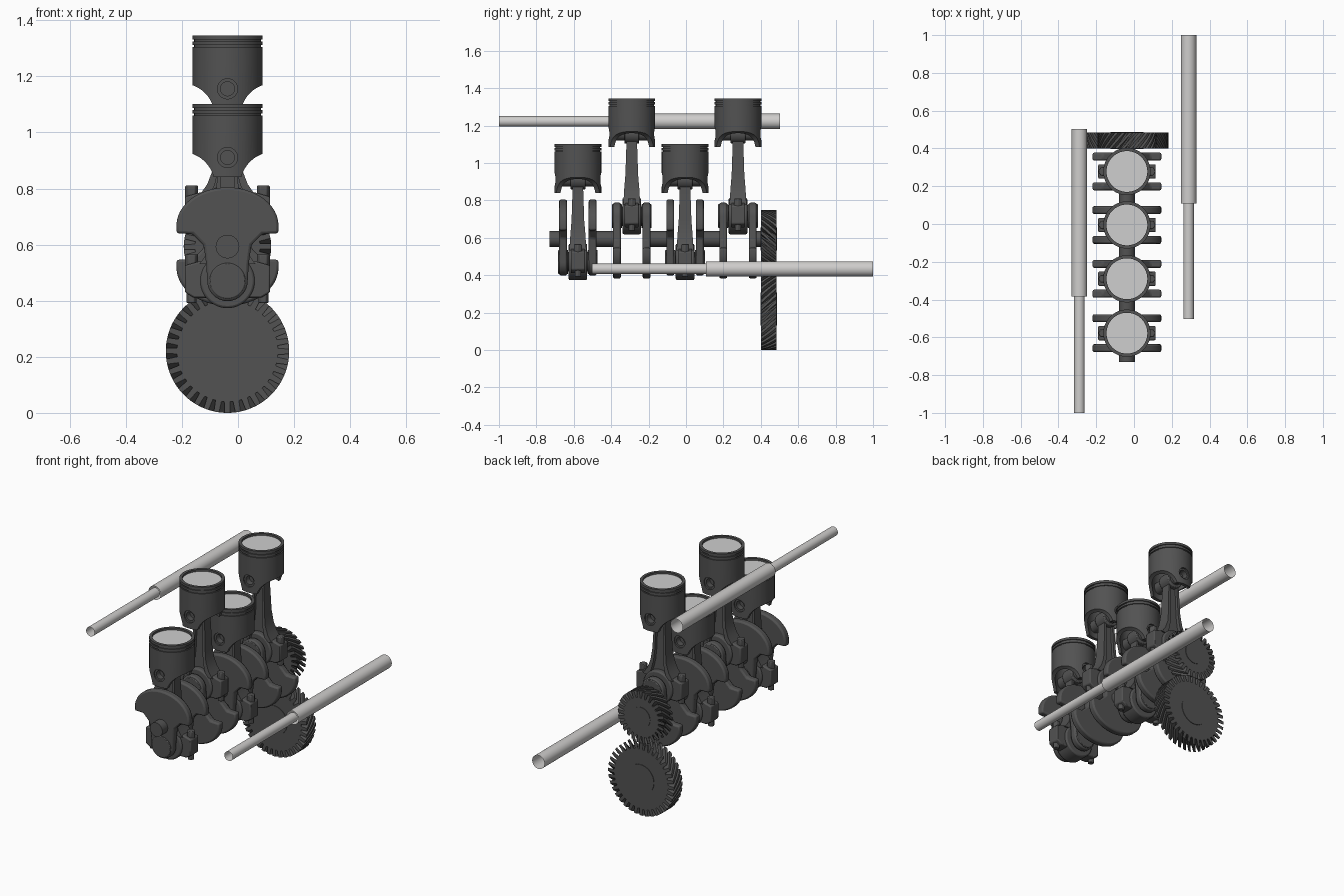
import bpy, bmesh
from math import pi, sin, cos, radians
from mathutils import Matrix, Vector

if "Cube" in bpy.data.objects:
    bpy.data.objects.remove(bpy.data.objects["Cube"])


def material(name, rgb):
    m = bpy.data.materials.new(name)
    m.use_nodes = True
    m.diffuse_color = (*rgb, 1)
    m.node_tree.nodes["Principled BSDF"].inputs["Base Color"].default_value = (*rgb, 1)
    return m


DARK = material("dark_steel", (0.085, 0.085, 0.085))
LIGHT = material("bright_crown", (0.62, 0.62, 0.62))
TUBE = material("pale_tube", (0.62, 0.61, 0.60))

AXIS_X, CRANK_Z, THROW = -0.0375, 0.593, 0.1225
CYLINDERS = [(-0.578, -1), (-0.29, 1), (-0.005, -1), (0.278, 1)]
ROD_LENGTH = 0.44


def finish(bm, name, mat, loc=(0, 0, 0), bevel=0):
    bmesh.ops.recalc_face_normals(bm, faces=bm.faces)
    mesh = bpy.data.meshes.new(name)
    bm.to_mesh(mesh)
    bm.free()
    ob = bpy.data.objects.new(name, mesh)
    bpy.context.collection.objects.link(ob)
    mesh.materials.append(mat)
    ob.location = loc
    smooth(ob)
    if bevel:
        mod = ob.modifiers.new("rounded_edges", 'BEVEL')
        mod.width, mod.segments, mod.limit_method = bevel, 2, 'ANGLE'
    return ob


def smooth(ob):
    bpy.ops.object.select_all(action='DESELECT')
    ob.select_set(True)
    bpy.context.view_layer.objects.active = ob
    bpy.ops.object.shade_smooth_by_angle(angle=radians(32))


def lathe(name, profile, mat, axis='Y', loc=(0, 0, 0), steps=48, bevel=0):
    """Turn a (radius, height) profile about the Y or Z axis."""
    bm = bmesh.new()
    vs = [bm.verts.new((r, h, 0) if axis == 'Y' else (r, 0, h)) for r, h in profile]
    es = [bm.edges.new(p) for p in zip(vs, vs[1:])]
    bmesh.ops.spin(bm, geom=vs + es, cent=(0, 0, 0), steps=steps, angle=2 * pi,
                   axis=(0, 1, 0) if axis == 'Y' else (0, 0, 1))
    bmesh.ops.remove_doubles(bm, verts=bm.verts, dist=0.0001)
    return finish(bm, name, mat, loc, bevel)


def rod(name, r, a, b, axis='Y', loc=(0, 0, 0), steps=48, bevel=0):
    return lathe(name, [(0, a), (r, a), (r, b), (0, b)], DARK, axis, loc, steps, bevel)


def loft(name, rings, mat, loc=(0, 0, 0), bevel=0):
    """Skin a list of equal closed rings and cap both ends."""
    bm = bmesh.new()
    rows = [[bm.verts.new(p) for p in ring] for ring in rings]
    n = len(rows[0])
    for a, b in zip(rows, rows[1:]):
        for i in range(n):
            j = (i + 1) % n
            bm.faces.new((a[i], a[j], b[j], b[i]))
    bm.faces.new(rows[0])
    bm.faces.new(rows[-1])
    return finish(bm, name, mat, loc, bevel)


def cut(ob, cutter):
    mod = ob.modifiers.new("cut", 'BOOLEAN')
    mod.operation, mod.object, mod.solver = 'DIFFERENCE', cutter, 'EXACT'
    bpy.context.view_layer.objects.active = ob
    bpy.ops.object.modifier_apply(modifier=mod.name)
    bpy.data.objects.remove(cutter)


# Piston: hollow turned body with ring grooves, recessed crown, scooped skirt
PIN_Z = -0.19
R, G = 0.125, 0.119
piston = lathe("piston", [
    (0, -0.012), (0.108, -0.012), (0.108, 0), (R, 0), (R, -0.014), (G, -0.014),
    (G, -0.021), (R, -0.021), (R, -0.033), (G, -0.033), (G, -0.04), (R, -0.04),
    (R, -0.26), (0.105, -0.26), (0.105, -0.07), (0, -0.07)], DARK, 'Z', steps=64)
for side in (-1, 1):
    cut(piston, rod("skirt_cutter", 0.12, -0.2, 0.2, loc=(side * 0.165, 0, -0.29)))
cut(piston, rod("pin_cutter", 0.036, -0.2, 0.2, loc=(0, 0, PIN_Z)))
piston.data.materials.append(LIGHT)
for p in piston.data.polygons:
    if p.normal.z > 0.9 and abs(p.center.z + 0.012) < 0.002 and p.center.xy.length < 0.108:
        p.material_index = 1
smooth(piston)

# Wrist pin with hollow ends, and the rod's small end around it
pin = lathe("wrist_pin", [(0, -0.08), (0.025, -0.08), (0.025, -0.114), (0.036, -0.114),
                          (0.036, 0.114), (0.025, 0.114), (0.025, 0.08), (0, 0.08)], DARK)
small_end = rod("rod_small_end", 0.052, -0.04, 0.04, bevel=0.005)


# Connecting rod shank: I-beam section flaring toward the big end
def i_section(z, hx, hy):
    fx, wy = hx * 0.62, hy * 0.45
    quarter = [(hx, 0), (hx, hy), (fx, hy), (fx, wy)]
    right_back = quarter[1:]
    left_back = [(-x, y) for x, y in reversed(right_back)]
    half = right_back + left_back
    return [(x, y, z) for x, y in half + [(-x, -y) for x, y in half]]


shank = loft("rod_shank", [i_section(*s) for s in [
    (0.06, 0.1, 0.046), (0.1, 0.072, 0.043), (0.15, 0.053, 0.04),
    (0.22, 0.044, 0.034), (0.4, 0.036, 0.028)]], DARK)

# Big end with clamp block and bolts
big_end = rod("rod_big_end", 0.097, -0.05, 0.05, bevel=0.008)


def slab(name, points, y0, y1, mat=DARK, bevel=0.006):
    return loft(name, [[(x, y, z) for x, z in points] for y in (y0, y1)], mat, bevel=bevel)


def mirrored(half):
    return half + [(-x, z) for x, z in reversed(half)]


clamp = slab("rod_clamp_block", mirrored([(0.1, 0.07), (0.152, 0.055), (0.152, -0.04),
                                          (0.12, -0.06)]), -0.038, 0.038)
bolts = []
for x in (-0.128, 0.128):
    bolts.append((rod("rod_bolt_head", 0.024, 0.05, 0.095, 'Z', steps=6, bevel=0.004), x))
    bolts.append((rod("rod_bolt_nut", 0.019, -0.078, -0.035, 'Z', steps=6, bevel=0.003), x))

# Crank web: counterweight above the axis, pin boss below it
arc = [(0.182 * cos(t), 0.075 + 0.136 * sin(t)) for t in [i * pi / 24 for i in range(12)]]
boss = [(0.072 * cos(t), -THROW - 0.072 * sin(t)) for t in [i * pi / 16 for i in range(8)]]
half = [(0, 0.211)] + arc[::-1] + [(0.182, 0.047), (0.125, 0.045), (0.085, 0.005),
                                   (0.076, -0.06)] + boss + [(0, -THROW - 0.072)]
web = slab("crank_web", half + [(-x, z) for x, z in half[-2:0:-1]], -0.021, 0.021, bevel=0.009)
web_boss = rod("crank_pin_boss", 0.064, -0.027, 0.027, bevel=0.004)
crank_pin = rod("crank_pin", 0.052, -0.08, 0.08)


def place(template, x, y, z, turn=0):
    ob = template.copy()
    bpy.context.collection.objects.link(ob)
    ob.location = (AXIS_X + x, y, z)
    ob.rotation_euler.y = turn


# Assemble the four cylinders
for y, up in CYLINDERS:
    big_z = CRANK_Z + up * THROW
    pin_z = big_z + ROD_LENGTH
    place(piston, 0, y, pin_z - PIN_Z)
    place(pin, 0, y, pin_z)
    place(small_end, 0, y, pin_z)
    for part in (shank, big_end, clamp, crank_pin):
        place(part, 0, y, big_z)
    for bolt, x in bolts:
        place(bolt, x, y, big_z)
    for side in (-1, 1):
        place(web, 0, y + side * 0.079, CRANK_Z, pi if up > 0 else 0)
        place(web_boss, 0, y + side * 0.079, big_z)
for template in [piston, pin, small_end, shank, big_end, clamp, crank_pin, web,
                 web_boss] + [b for b, x in bolts]:
    bpy.data.objects.remove(template)

# Main journals between the throws
stops = [-0.73] + [y + s * 0.07 for y, up in CYLINDERS for s in (-1, 1)] + [0.42]
for a, b in zip(stops[::2], stops[1::2]):
    rod("main_journal", 0.042, a, b, loc=(AXIS_X, 0, CRANK_Z))


# Helical gears
def gear(name, radius, teeth, z, twist, hub):
    root, y0, y1, steps = radius - 0.04, 0.4, 0.484, 7
    shape = [(-0.34, root), (-0.24, radius), (0.24, radius), (0.34, root)]
    rings = []
    for k in range(steps + 1):
        f = k / steps
        ring = []
        for t in range(teeth):
            for off, r in shape:
                a = 2 * pi * (t + off) / teeth + twist * (f - 0.5)
                ring.append((r * cos(a), y0 + f * (y1 - y0), r * sin(a)))
        rings.append(ring)
    loft(name, rings, DARK, (AXIS_X, 0, z))
    rod(name + "_hub", hub, y0 - 0.003, y1 + 0.003, loc=(AXIS_X, 0, z))


gear("large_gear", 0.22, 36, 0.22, 0.36, 0.088)
gear("small_gear", 0.156, 26, CRANK_Z, -0.5, 0.062)

# Two-stage open tubes on either side
for x, z, start, joint, end in [(-0.289, 1.222, -1, -0.385, 0.503),
                                (0.289, 0.433, -0.503, 0.108, 1)]:
    lathe("thin_tube", [(0.028, start), (0.028, joint + 0.01)], TUBE, loc=(x, 0, z))
    lathe("wide_tube", [(0.041, joint), (0.041, end)], TUBE, loc=(x, 0, z))
